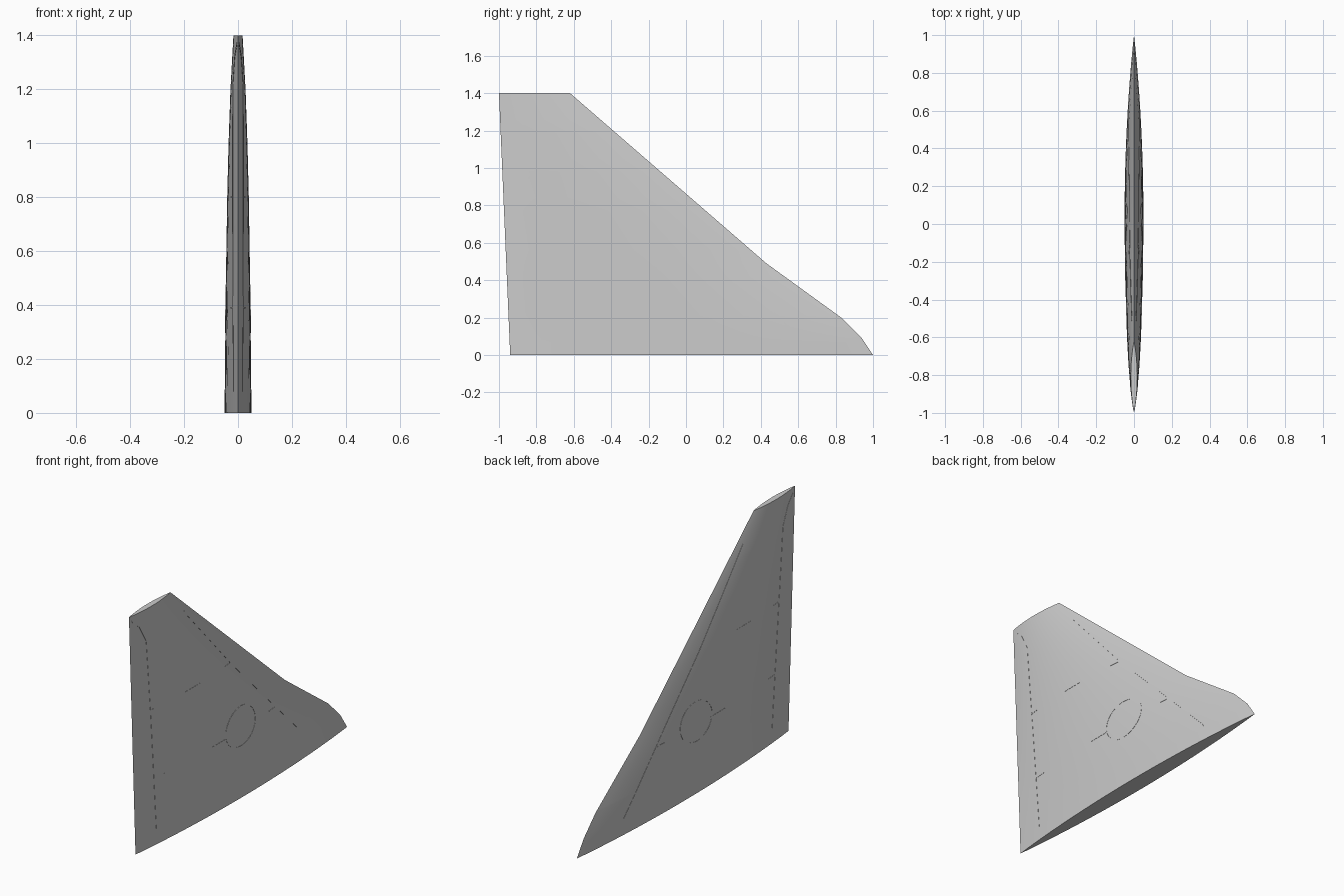
import bpy, bmesh, math
from mathutils import Vector

if "Cube" in bpy.data.objects:
    bpy.data.objects.remove(bpy.data.objects["Cube"])

LEAD = [(0, 1.0), (0.09, 0.94), (0.2, 0.83), (0.49, 0.43), (1.4, -0.62)]
THICK = [(0, .05), (0.2, .048), (0.49, .045), (0.8, .040), (1.0, .035), (1.2, .028), (1.4, .017)]


def lerp_table(table, z):
    for (a, p), (b, q) in zip(table, table[1:]):
        if z <= b:
            return p + (q - p) * (z - a) / (b - a)
    return table[-1][1]


def edges(z):
    return -0.94 - 0.06 * z / 1.4, lerp_table(LEAD, z)


def half_width(y, z):
    te, le = edges(z)
    u = min(max((y - te) / (le - te), 0), 1)
    return lerp_table(THICK, z) * (4 * u * (1 - u)) ** 0.95


def finish(name, bm):
    bmesh.ops.recalc_face_normals(bm, faces=bm.faces)
    mesh = bpy.data.meshes.new(name)
    bm.to_mesh(mesh)
    bm.free()
    ob = bpy.data.objects.new(name, mesh)
    bpy.context.collection.objects.link(ob)
    bpy.context.view_layer.objects.active = ob
    ob.select_set(True)
    bpy.ops.object.shade_smooth_by_angle(angle=math.radians(30))
    ob.select_set(False)
    return ob


# fin body: lens sections lofted from root to tip, capped at both ends
N = 28
bm = bmesh.new()
rings = []
levels = sorted({round(i * 0.07, 3) for i in range(21)} | {z for z, _ in LEAD + THICK})
for z in levels:
    te, le = edges(z)
    ys = [te + (le - te) * i / N for i in range(N + 1)]
    right = [(half_width(y, z), y, z) for y in ys]
    left = [(-half_width(y, z), y, z) for y in ys[-2:0:-1]]
    rings.append([bm.verts.new(p) for p in right + left])
for a, b in zip(rings, rings[1:]):
    for i in range(len(a)):
        j = (i + 1) % len(a)
        bm.faces.new((a[i], a[j], b[j], b[i]))
bm.faces.new(rings[0])
bm.faces.new(rings[-1])
finish("fin", bm)


def strip(name, pts, width, closed=False, lift=0.0012):
    """Thin raised strip that follows the fin skin, mirrored to both sides."""
    pts = [Vector(p) for p in pts]
    path = []
    for a, b in zip(pts, pts[1:]):
        n = max(1, round((b - a).length / 0.04))
        path += [a.lerp(b, i / n) for i in range(n)]
    if not closed:
        path.append(pts[-1])
    bm = bmesh.new()
    rows = []
    for i, p in enumerate(path):
        if closed:
            d = path[(i + 1) % len(path)] - path[i - 1]
        else:
            d = path[min(i + 1, len(path) - 1)] - path[max(i - 1, 0)]
        side = Vector((-d.y, d.x)).normalized() * width / 2
        row = []
        for q, h in ((p + side, -0.001), (p + side, lift), (p - side, lift), (p - side, -0.001)):
            row.append(bm.verts.new((half_width(q.x, q.y) + h, q.x, q.y)))
        rows.append(row)
    for a, b in zip(rows, rows[1:] + (rows[:1] if closed else [])):
        for k in range(4):
            m = (k + 1) % 4
            bm.faces.new((a[k], a[m], b[m], b[k]))
    if not closed:
        bm.faces.new(rows[0])
        bm.faces.new(rows[-1])
    ob = finish(name, bm)
    ob.modifiers.new("both_sides", 'MIRROR').use_mirror_merge = False


# rudder hinge line and leading edge seam
strip("rudder_seam", [(-.98, 1.37), (-.92, 1.32), (-.865, 1.22), (-.82, .72), (-.768, .08)], 0.010)
strip("leading_seam", [(-.51, 1.25), (-.09, .79), (.61, .09)], 0.008)

# oval access panel outline
oval = [(-.035 + .14 * math.cos(t * math.tau / 40), .411 + .113 * math.sin(t * math.tau / 40))
        for t in range(41)]
strip("access_panel_ring", oval, 0.005, closed=True)

# short panel joint dashes
for z, spans in ((0.8, [(-.83, -.765), (-.535, -.405), (-.165, -.10)]),
                 (0.39, [(-.79, -.71), (-.30, -.155), (.24, .30)])):
    for y0, y1 in spans:
        strip("panel_dash", [(y0, z), (y1, z)], 0.004)
